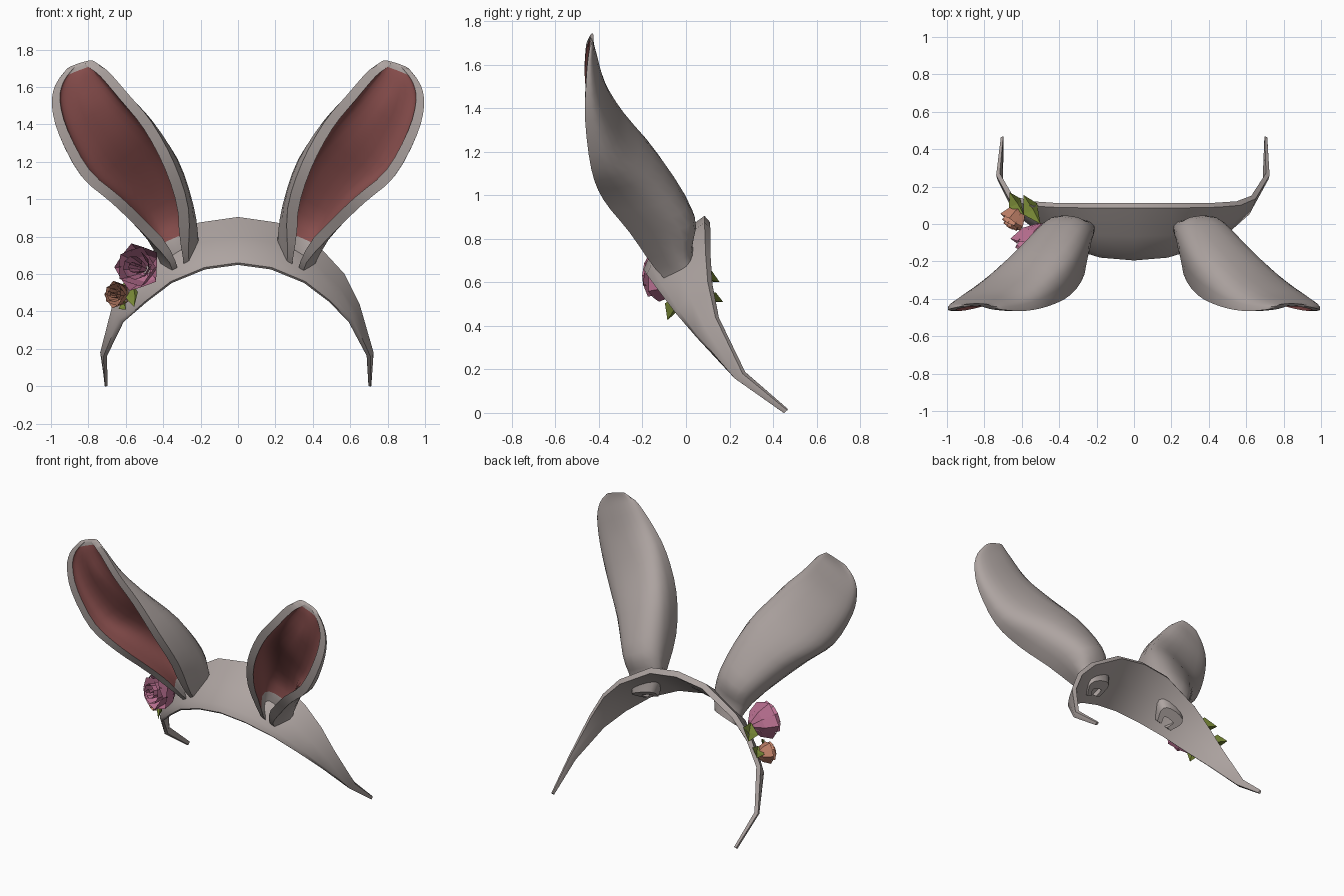
import bpy, bmesh, math
from mathutils import Vector as V

if "Cube" in bpy.data.objects:
    bpy.data.objects.remove(bpy.data.objects["Cube"])


def material(name, rgb):
    m = bpy.data.materials.new(name)
    m.diffuse_color = (*rgb, 1)
    m.use_nodes = True
    m.node_tree.nodes["Principled BSDF"].inputs["Base Color"].default_value = m.diffuse_color
    return m


GREY = material("warm grey fabric", (0.42, 0.37, 0.355))
RED = material("inner ear red", (0.27, 0.083, 0.08))
PINK = material("rose pink", (0.50, 0.165, 0.29))
ORANGE = material("rose orange", (0.53, 0.22, 0.14))
GREEN = material("leaf green", (0.18, 0.235, 0.035))


def make(name, verts, faces, mats, red=(), angle=None):
    bm = bmesh.new()
    vs = [bm.verts.new(v) for v in verts]
    for i, f in enumerate(faces):
        face = bm.faces.new([vs[k] for k in f])
        face.material_index = 1 if i in red else 0
    bmesh.ops.recalc_face_normals(bm, faces=bm.faces)
    me = bpy.data.meshes.new(name)
    bm.to_mesh(me)
    bm.free()
    for m in mats:
        me.materials.append(m)
    ob = bpy.data.objects.new(name, me)
    bpy.context.collection.objects.link(ob)
    if angle:
        bpy.ops.object.select_all(action='DESELECT')
        ob.select_set(True)
        bpy.context.view_layer.objects.active = ob
        bpy.ops.object.shade_smooth_by_angle(angle=math.radians(angle))
    return ob


def spline(rows, sub):
    """Catmull-Rom through rows of numbers."""
    out = []
    for i in range(len(rows) - 1):
        a, b, c, d = (rows[max(0, min(len(rows) - 1, i + k))] for k in (-1, 0, 1, 2))
        for s in range(sub):
            t = s / sub
            out.append([0.5 * (2 * q + (r - p) * t + (2 * p - 5 * q + 4 * r - w) * t * t
                               + (3 * q - p - 3 * r + w) * t ** 3)
                        for p, q, r, w in zip(a, b, c, d)])
    return out + [list(rows[-1])]


# headband: back edge, front edge, thickness per station, centre to tip
BAND = [(0, .085, .905, 0, -.195, .66, .05), (.21, .085, .875, .18, -.18, .635, .05),
        (.45, .09, .73, .36, -.125, .56, .045), (.57, .10, .60, .495, -.045, .455, .04),
        (.65, .135, .44, .60, .05, .345, .035), (.725, .26, .18, .695, .225, .16, .03),
        (.712, .465, .012, .703, .45, .0, .018)]


def headband():
    left = [list(r) for r in BAND[1:]]
    for k, d in ((3, .02), (4, .012)):          # left arm bows out slightly
        left[k][0] += d
        left[k][3] += d
    left = [[-r[0], *r[1:3], -r[3], *r[4:]] for r in left]
    rows = left[::-1] + [list(r) for r in BAND]
    mids = [(V(r[:3]) + V(r[3:6])) / 2 for r in rows]
    verts, faces = [], []
    m = 7
    for i, r in enumerate(rows):
        B, F, t = V(r[:3]), V(r[3:6]), r[6]
        tan = mids[min(i + 1, len(rows) - 1)] - mids[max(i - 1, 0)]
        n = tan.cross(B - F).normalized()        # outward
        verts += [B, B.lerp(F, .5) + n * t * .35, B.lerp(F, .88) + n * t * .4, F,
                  F - n * t * .3, B.lerp(F, .5) - n * t * .65, B - n * t * .8]
        if i:
            o = m * i
            faces += [(o - m + j, o - m + (j + 1) % m, o + (j + 1) % m, o + j) for j in range(m)]
    faces += [tuple(range(m)), tuple(range(len(verts) - m, len(verts)))]
    make("headband", verts, faces, [GREY], angle=45)


# ear: inner rim, spine, outer rim, bulge of each wall, from base to tip
EAR = [(.25, -.055, .61, .32, .05, .66, .36, -.05, .575, .04, .04),
       (.265, -.14, .70, .34, .03, .77, .365, -.14, .66, .09, .07),
       (.265, -.27, .95, .39, .04, .90, .52, -.26, .83, .05, .02),
       (.34, -.38, 1.19, .51, -.10, 1.11, .675, -.38, .98, .05, .015),
       (.46, -.44, 1.41, .665, -.265, 1.28, .835, -.435, 1.12, .03, .01),
       (.585, -.465, 1.56, .78, -.36, 1.45, .955, -.463, 1.34, .01, .005),
       (.69, -.46, 1.68, .85, -.405, 1.60, .995, -.46, 1.5, 0, 0),
       (.735, -.452, 1.71, .85, -.422, 1.68, .977, -.452, 1.61, 0, 0),
       (.775, -.44, 1.735, .84, -.425, 1.73, .92, -.44, 1.69, 0, 0)]


def ear(name, side, n=13, sub=3):
    rows = spline(EAR, sub)
    verts, faces, red = [], [], set()
    m = 2 * n
    for i, r in enumerate(rows):
        L, S, R = V(r[:3]), V(r[3:6]), V(r[6:9])
        C, across = (L + R) / 2, (L - R).normalized()
        thick = .066 - .022 * i / len(rows)
        outer = []
        for k in range(n):
            a = math.pi * k / (n - 1)
            c, s = math.cos(a), max(0, math.sin(a))
            b = r[9] if c > 0 else r[10]
            outer.append(C + (L - C) * math.copysign(abs(c) ** .8, c) + (S - C) * s ** .8
                         + across * b * math.sin(2 * a))
        inner = [p + (C - p).normalized() * min(thick, .6 * (C - p).length) for p in outer]
        verts += [V((p.x * side, p.y, p.z)) for p in outer + inner[::-1]]
        if i:
            o = m * i
            for j in range(m):
                if n <= j < m - 1 and 4 < i < len(rows) - 2:
                    red.add(len(faces))
                q = (j + 1) % m
                faces.append((o - m + j, o - m + q, o + q, o + j))
    for o in (0, m * (len(rows) - 1)):           # end caps
        faces += [(o + j, o + j + 1, o + m - 2 - j, o + m - 1 - j) for j in range(n - 1)]
    make(name, verts, faces, [GREY, RED], red, angle=50)


def rose(name, centre, axis, R, H, mat):
    """Spiral bud inside a ring of pointed, flaring petals."""
    rot = V(axis).normalized().to_track_quat('Z', 'Y')
    verts, faces = [], []

    def put(r, a, z):
        verts.append(V(centre) + rot @ V((r * math.cos(a), r * math.sin(a), z)))
        return len(verts) - 1

    steps = 20
    for k in range(steps + 1):                   # bud
        t = k / steps
        a, r = t * 2.2 * math.tau, R * (.1 + .65 * t)
        put(r * .5, a, -H * .4)
        put(r * .9, a, H * .2)
        put(r, a, H * (.55 - .12 * t))
        if k:
            o = 3 * k
            faces += [(o - 3, o, o + 1, o - 2), (o - 2, o + 1, o + 2, o - 1)]
    for ring, (rr, zz) in enumerate(((.88, .38), (1.05, .15))):   # petals
        for k in range(5):
            a = math.tau * (k + ring * .5) / 5
            w = .72
            base = put(R * .15, a, -H * .8)
            l1, r1 = put(R * .62 * rr, a - w, -H * .4), put(R * .62 * rr, a + w, -H * .4)
            m1 = put(R * .75 * rr, a, -H * .4)
            l2, r2 = put(R * .9 * rr, a - w * .85, H * zz), put(R * .9 * rr, a + w * .85, H * zz)
            tip = put(R * 1.08 * rr, a, H * zz * .8)
            faces += [(base, l1, m1), (base, m1, r1), (l1, l2, tip, m1), (m1, tip, r2, r1)]
    make(name, verts, faces, [mat])


def leaf(name, base, tip, width, up):
    """Leaf folded along its middle."""
    b, t, u = V(base), V(tip), V(up).normalized()
    s = (t - b).cross(u).normalized() * width / 2
    m = b.lerp(t, .5)
    verts = [b, m + s + u * .015, t, m - s + u * .015, m - u * .01]
    make(name, verts, [(0, 1, 4), (1, 2, 4), (4, 2, 3), (0, 4, 3)], [GREEN])


headband()
ear("right_ear", 1)
ear("left_ear", -1)

# flowers on the left arm of the band
rose("large_rose", (-.53, -.11, .635), (-.35, -.9, .1), .118, .15, PINK)
rose("small_rose", (-.643, .025, .49), (-.5, -.8, .05), .068, .10, ORANGE)
OUT, UP = (-.72, -.6, .34), (-.7, .2, .7)
leaf("leaf_front", (-.56, -.03, .54), (-.555, -.085, .425), .095, OUT)
leaf("leaf_back_upper", (-.50, .0, .65), (-.59, .155, .60), .11, UP)
leaf("leaf_back_lower", (-.59, .05, .53), (-.665, .17, .51), .09, UP)
leaf("leaf_low", (-.62, .05, .45), (-.60, -.01, .41), .06, OUT)
